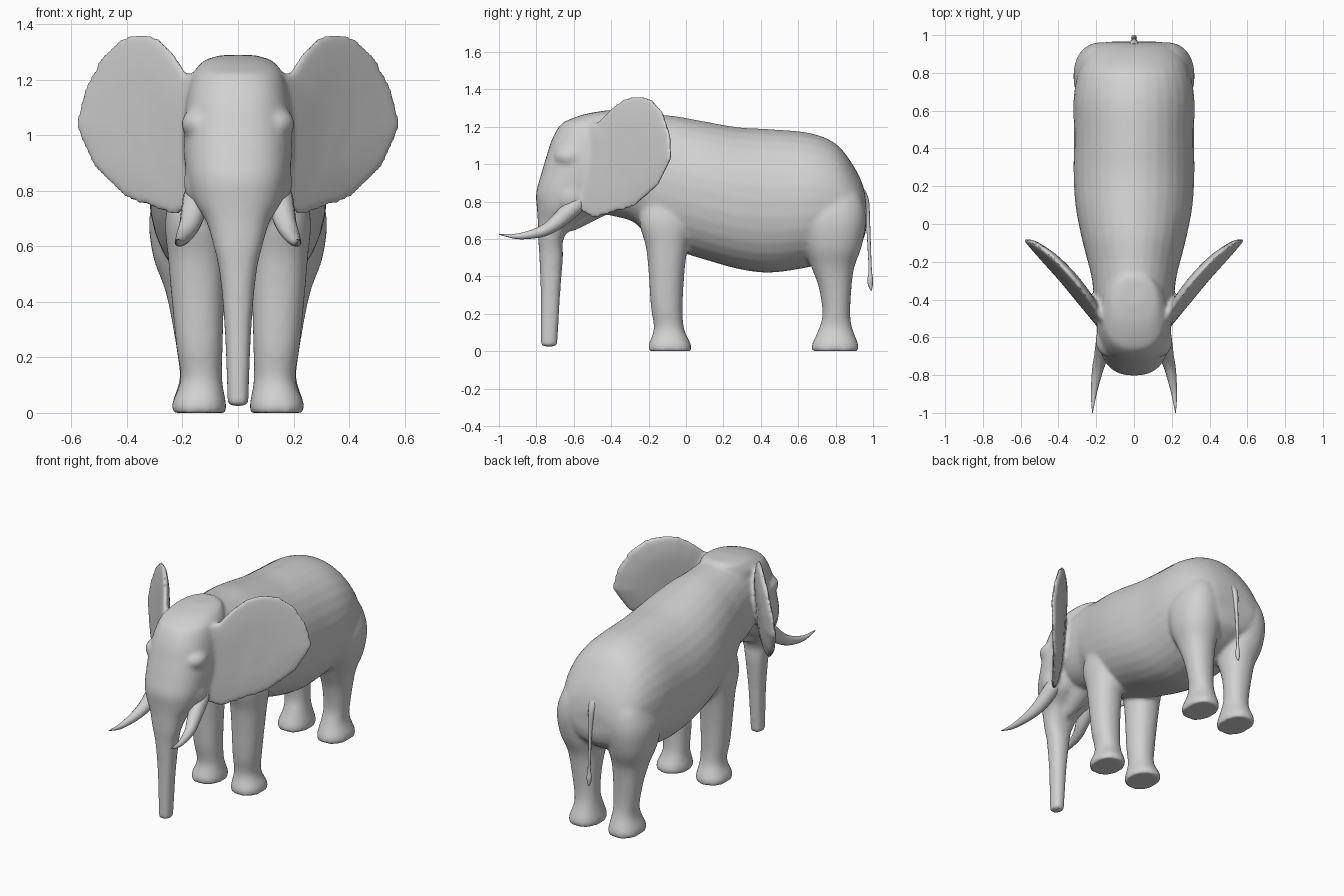
import bpy
import bmesh
import math
from mathutils import Vector

cube = bpy.data.objects.get("Cube")
if cube:
    bpy.data.objects.remove(cube, do_unlink=True)

grey = bpy.data.materials.new("elephant grey")
grey.use_nodes = True
grey.diffuse_color = (0.64, 0.64, 0.64, 1)
grey.node_tree.nodes["Principled BSDF"].inputs["Base Color"].default_value = grey.diffuse_color


def finish(name, bm):
    """Turn a bmesh into a smooth grey object."""
    bmesh.ops.recalc_face_normals(bm, faces=bm.faces)
    mesh = bpy.data.meshes.new(name)
    bm.to_mesh(mesh)
    bm.free()
    mesh.materials.append(grey)
    obj = bpy.data.objects.new(name, mesh)
    bpy.context.collection.objects.link(obj)
    bpy.ops.object.select_all(action='DESELECT')
    obj.select_set(True)
    bpy.context.view_layer.objects.active = obj
    bpy.ops.object.shade_smooth_by_angle(angle=math.radians(60))
    return obj


def power(value, exponent):
    return math.copysign(abs(value) ** exponent, value)


def flow(loops, steps=4):
    """Add curved in-between loops so the skin has no bands."""
    result = []
    last = len(loops) - 1
    for n in range(last):
        quad = zip(loops[max(n - 1, 0)], loops[n], loops[n + 1], loops[min(n + 2, last)])
        quad = list(quad)
        for step in range(steps):
            t = step / steps
            result.append([(2 * b + (c - a) * t + (2 * a - 5 * b + 4 * c - d) * t ** 2
                            + (3 * b - a - 3 * c + d) * t ** 3) / 2 for a, b, c, d in quad])
    return result + [loops[-1]]


def skin(name, loops):
    """Bridge equal loops of points and close both ends."""
    bm = bmesh.new()
    rows = [[bm.verts.new(p) for p in loop] for loop in flow(loops)]
    count = len(rows[0])
    for low, high in zip(rows, rows[1:]):
        for i in range(count):
            j = (i + 1) % count
            bm.faces.new((low[i], low[j], high[j], high[i]))
    bm.faces.new(rows[0])
    bm.faces.new(rows[-1])
    return finish(name, bm)


def loft(name, rings, sides=32, roundness=2.0, upper=None):
    """Each ring is a centre and two half-axis vectors; upper reshapes the second axis side."""
    loops = []
    for centre, u, v in rings:
        loop = []
        for i in range(sides):
            a = math.tau * i / sides
            n = upper if upper and math.sin(a) > 0 else roundness
            c = power(math.cos(a), 2 / n)
            s = power(math.sin(a), 2 / n)
            loop.append(Vector(centre) + Vector(u) * c + Vector(v) * s)
        loops.append(loop)
    return skin(name, loops)


def column(name, rows, roundness):
    """Level rings given as z, y front, y back, x inner, x outer."""
    return loft(name, [(((a + b) / 2, (f + k) / 2, z), ((b - a) / 2, 0, 0), (0, (k - f) / 2, 0))
                       for z, f, k, a, b in rows], 32, roundness)


def tube(name, points, sides=12):
    """Round tapering tube along x, y, z, radius points."""
    path = [Vector(p[:3]) for p in points]
    rings = []
    for i, p in enumerate(path):
        along = path[min(i + 1, len(path) - 1)] - path[max(i - 1, 0)]
        u = along.cross(Vector((1, 0, 0))).normalized()
        v = along.cross(u).normalized()
        rings.append((p, u * points[i][3], v * points[i][3]))
    return loft(name, rings, sides)


def bulge(name, centre, size):
    """Squashed ball."""
    bm = bmesh.new()
    bmesh.ops.create_uvsphere(bm, u_segments=20, v_segments=12, radius=1)
    bmesh.ops.scale(bm, vec=size, verts=bm.verts)
    bmesh.ops.translate(bm, vec=centre, verts=bm.verts)
    return finish(name, bm)


# Barrel body with neck: y, top, bottom, half width
body_rows = [(-0.56, 1.25, 0.78, 0.16), (-0.42, 1.28, 0.73, 0.205), (-0.28, 1.275, 0.69, 0.225),
             (-0.18, 1.267, 0.59, 0.25), (-0.06, 1.257, 0.54, 0.28), (0.1, 1.228, 0.49, 0.31),
             (0.28, 1.197, 0.44, 0.32), (0.45, 1.187, 0.42, 0.317), (0.66, 1.167, 0.45, 0.32),
             (0.8, 1.11, 0.49, 0.295), (0.89, 1.0, 0.54, 0.255), (0.945, 0.89, 0.59, 0.2),
             (0.965, 0.79, 0.66, 0.14)]
body = loft("body", [((0, y, (t + b) / 2), (w, 0, 0), (0, 0, (t - b) / 2))
                     for y, t, b, w in body_rows], 32, 2.25, 2.0)

# Head flowing down into the trunk: z, front, back, half width
head = [(1.288, -0.42, -0.28, 0.06), (1.27, -0.53, -0.26, 0.12), (1.24, -0.62, -0.26, 0.15),
        (1.21, -0.672, -0.26, 0.168), (1.13, -0.718, -0.28, 0.185), (1.03, -0.75, -0.29, 0.197),
        (0.93, -0.78, -0.33, 0.195), (0.84, -0.802, -0.4, 0.183), (0.76, -0.797, -0.47, 0.16),
        (0.69, -0.792, -0.59, 0.115), (0.6, -0.79, -0.655, 0.088), (0.5, -0.784, -0.658, 0.066),
        (0.3, -0.777, -0.673, 0.048), (0.025, -0.777, -0.688, 0.037)]
parts = [column("head_and_trunk", [(z, f, b, -w, w) for z, f, b, w in head], 2.4)]

# Lower lip
parts.append(tube("lower_jaw", [(0, -0.46, 0.82, 0.1), (0, -0.56, 0.73, 0.065),
                                (0, -0.62, 0.67, 0.035), (0, -0.65, 0.645, 0.015)]))

# Tail with a tuft
tube("tail", [(0, 0.93, 0.85, 0.03), (0, 0.957, 0.8, 0.022), (0, 0.972, 0.7, 0.012),
              (0, 0.98, 0.55, 0.009), (0, 0.985, 0.43, 0.009), (0, 0.985, 0.385, 0.015),
              (0, 0.986, 0.355, 0.013), (0, 0.99, 0.325, 0.004)])

# Leg rows: z, front, back, inner, outer
front_leg = [(0, -0.2, 0.027, 0.043, 0.237), (0.035, -0.2, 0.027, 0.043, 0.237),
             (0.12, -0.172, -0.01, 0.057, 0.207), (0.24, -0.188, -0.018, 0.055, 0.222),
             (0.42, -0.2, -0.008, 0.05, 0.24), (0.56, -0.215, 0.01, 0.045, 0.252),
             (0.7, -0.25, 0.04, 0.04, 0.262), (0.85, -0.22, 0.03, 0.06, 0.225)]
rear_leg = [(0, 0.673, 0.922, 0.043, 0.237), (0.035, 0.673, 0.922, 0.043, 0.237),
            (0.12, 0.71, 0.89, 0.06, 0.21), (0.2, 0.73, 0.878, 0.065, 0.217),
            (0.34, 0.71, 0.885, 0.06, 0.24), (0.45, 0.67, 0.9, 0.05, 0.265),
            (0.56, 0.63, 0.94, 0.035, 0.305), (0.7, 0.6, 0.962, 0.03, 0.32),
            (0.82, 0.62, 0.94, 0.06, 0.285), (0.9, 0.66, 0.88, 0.1, 0.24)]
tusk = [(0.12, -0.53, 0.85, 0.03), (0.147, -0.58, 0.79, 0.046), (0.158, -0.64, 0.735, 0.046),
        (0.172, -0.7, 0.682, 0.039), (0.19, -0.76, 0.645, 0.031), (0.203, -0.83, 0.624, 0.023),
        (0.214, -0.91, 0.614, 0.014), (0.22, -1.0, 0.625, 0.002)]

# Ear outline as x, z on a slanted, cupped sheet
outline = [(0.13, 1.2), (0.19, 1.225), (0.235, 1.295), (0.29, 1.35), (0.35, 1.365),
           (0.42, 1.345), (0.485, 1.285), (0.55, 1.16), (0.578, 1.03), (0.515, 0.885),
           (0.4, 0.775), (0.22, 0.71), (0.12, 0.8), (0.1, 1.0)]


def ear(name, side):
    """Thick rounded flap made of shrinking outlines on each face."""
    normal = Vector((0.73, -0.68, 0))
    loops = []
    for scale, depth in ((0.3, -0.04), (0.65, -0.036), (0.93, -0.018), (1, -0.004),
                         (0.98, 0.01), (0.65, 0.02), (0.3, 0.022)):
        loop = []
        for x, z in outline:
            px = 0.33 + (x - 0.33) * scale
            dz = (z - 1.04) * scale
            py = -0.48 + 1.06 * (px - 0.2) + 0.7 * (px - 0.2) * (0.575 - px) + 0.13 * dz
            p = Vector((px, py, 1.04 + dz)) + normal * depth
            p.x *= side
            loop.append(p)
        loops.append(loop)
    return skin(name, loops)


# Paired parts
for label, side in (("left", 1), ("right", -1)):
    for part, rows in (("front_leg", front_leg), ("rear_leg", rear_leg)):
        mirrored = [(z, f, k, a * side, b * side) for z, f, k, a, b in rows]
        parts.append(column(f"{label}_{part}", mirrored, 2.2))
    parts.append(ear(f"{label}_ear", side))
    parts.append(bulge(f"{label}_brow", (0.135 * side, -0.62, 1.04), (0.07, 0.085, 0.06)))
    parts.append(bulge(f"{label}_cheek", (0.13 * side, -0.61, 0.83), (0.065, 0.09, 0.1)))
    tube(f"{label}_tusk", [(x * side, y, z, r) for x, y, z, r in tusk])

# Fuse the fleshy parts into one continuous skin
bpy.ops.object.select_all(action='DESELECT')
for obj in parts + [body]:
    obj.select_set(True)
bpy.context.view_layer.objects.active = body
bpy.ops.object.join()
body.name = "body_skin"
remesh = body.modifiers.new("fuse", 'REMESH')
remesh.mode = 'VOXEL'
remesh.voxel_size = 0.012
soften = body.modifiers.new("soften", 'SMOOTH')
soften.factor = 0.5
soften.iterations = 8
for modifier in (remesh, soften):
    bpy.ops.object.modifier_apply(modifier=modifier.name)
bpy.ops.object.shade_smooth_by_angle(angle=math.radians(50))
